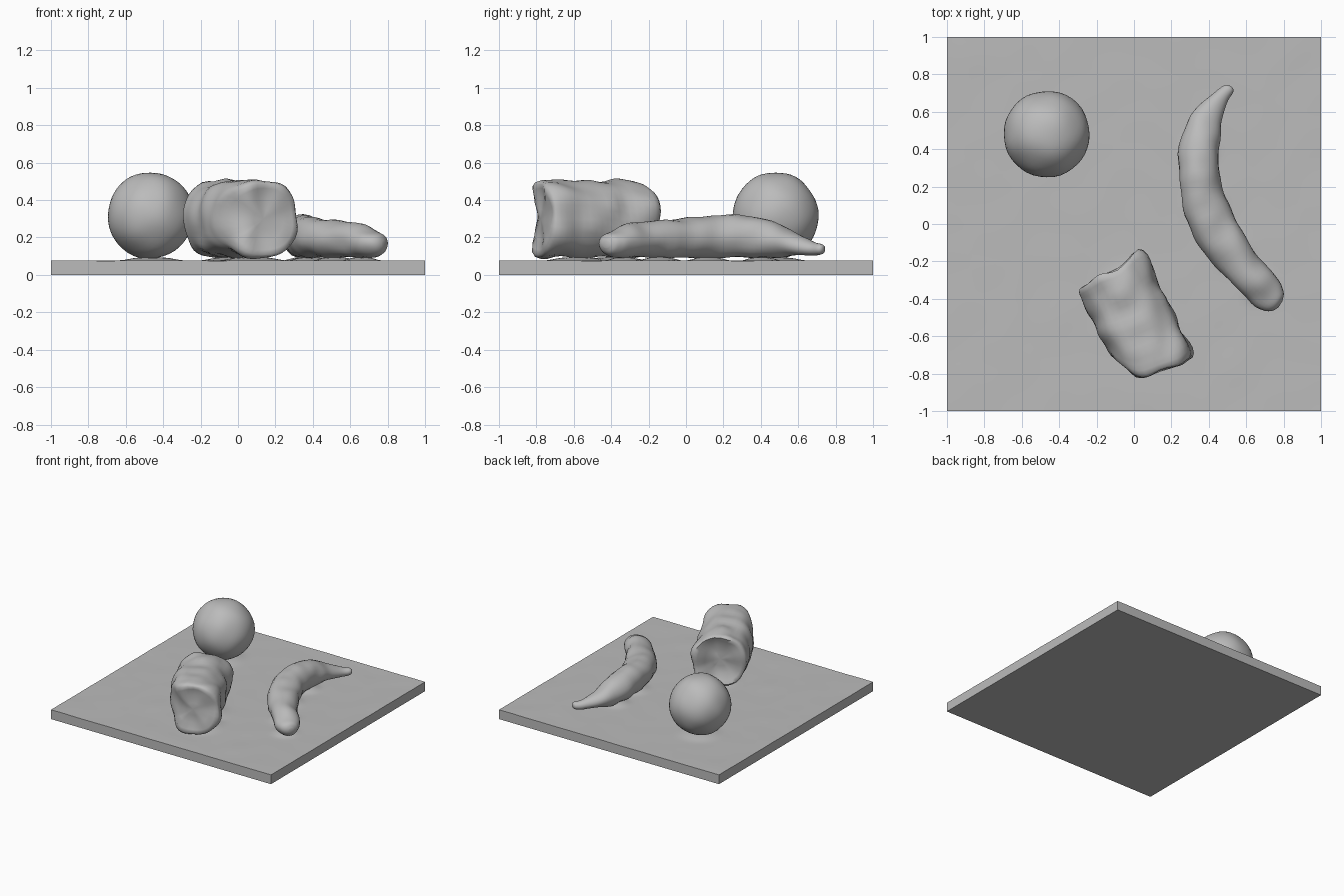
import bpy, bmesh, math
from mathutils import Vector, noise

if "Cube" in bpy.data.objects:
    bpy.data.objects.remove(bpy.data.objects["Cube"])

grey = bpy.data.materials.new("plain grey")
grey.use_nodes = True
grey.diffuse_color = (0.5, 0.5, 0.5, 1)
grey.node_tree.nodes["Principled BSDF"].inputs["Base Color"].default_value = (0.5, 0.5, 0.5, 1)


def finish(name, bm, angle):
    bmesh.ops.recalc_face_normals(bm, faces=bm.faces)
    me = bpy.data.meshes.new(name)
    bm.to_mesh(me)
    bm.free()
    me.materials.append(grey)
    ob = bpy.data.objects.new(name, me)
    bpy.context.collection.objects.link(ob)
    bpy.ops.object.select_all(action='DESELECT')
    bpy.context.view_layer.objects.active = ob
    ob.select_set(True)
    bpy.ops.object.shade_smooth_by_angle(angle=math.radians(angle))
    return ob


def loft(bm, rings):
    """Skin a list of rings of points and close both ends with a fan."""
    rows = [[bm.verts.new(p) for p in r] for r in rings]
    n = len(rows[0])
    for a, b in zip(rows, rows[1:]):
        for i in range(n):
            bm.faces.new((a[i], a[(i + 1) % n], b[(i + 1) % n], b[i]))
    for row in (rows[0], rows[-1]):
        mid = bm.verts.new(sum((v.co for v in row), Vector()) / n)
        for i in range(n):
            bm.faces.new((row[i], row[(i + 1) % n], mid))


def roughen(bm, amount, scale):
    """Hand-modelled unevenness."""
    bm.normal_update()
    for v in bm.verts:
        v.co += v.normal * noise.noise(v.co * scale) * amount


def lerp_table(t, table):
    for (a, fa), (b, fb) in zip(table, table[1:]):
        if t <= b:
            return fa + (fb - fa) * max(0, (t - a) / (b - a))
    return table[-1][1]


def smooth_path(keys, steps):
    """Catmull-Rom interpolation of tuples of numbers."""
    k = [Vector(p) for p in keys]
    k = [k[0]] + k + [k[-1]]
    out = []
    for i in range(1, len(k) - 2):
        a, b, c, d = k[i - 1:i + 3]
        for s in range(steps):
            t = s / steps
            out.append(0.5 * (2 * b + (c - a) * t + (2 * a - 5 * b + 4 * c - d) * t * t
                              + (3 * b - a - 3 * c + d) * t ** 3))
    return out + [k[-2]]


# Board: gently uneven top with low swells where the objects rest
contacts = [(-0.46, 0.48, 0.13), (-0.02, -0.38, 0.14), (0.08, -0.58, 0.14),
            (0.35, 0.4, 0.08), (0.38, 0.12, 0.09), (0.52, -0.14, 0.09), (0.66, -0.33, 0.08)]
bm = bmesh.new()
bmesh.ops.create_grid(bm, x_segments=72, y_segments=72, size=1)
for v in bm.verts:
    x, y, _ = v.co
    swell = max(math.exp(-(((x - cx) ** 2 + (y - cy) ** 2) / r ** 2) ** 2) for cx, cy, r in contacts)
    v.co.z = 0.076 + 0.018 * swell + 0.002 * noise.noise(Vector((x * 5, y * 5, 0)))
rim = [e for e in bm.edges if e.is_boundary]
walls = bmesh.ops.extrude_edge_only(bm, edges=rim)["geom"]
for v in walls:
    if isinstance(v, bmesh.types.BMVert):
        v.co.z = 0
bmesh.ops.holes_fill(bm, edges=[e for e in bm.edges if e.is_boundary], sides=0)
finish("board", bm, 40)

# Ball
bm = bmesh.new()
bmesh.ops.create_icosphere(bm, subdivisions=4, radius=0.231)
bmesh.ops.translate(bm, verts=bm.verts, vec=(-0.467, 0.48, 0.317))
roughen(bm, 0.008, 7)
finish("ball", bm, 60)

# Short thick log: u runs along it, p across it, with uneven end faces
u_dir, p_dir = Vector((0.447, -0.894, 0)), Vector((0.894, 0.447, 0))
back = [(-0.43, 0.185), (-0.3, 0.165), (-0.2, 0.18), (-0.075, 0.14), (-0.02, 0.14)]
front = [(-0.43, 0.57), (-0.4, 0.64), (-0.35, 0.73), (-0.31, 0.758), (-0.21, 0.768),
         (-0.11, 0.785), (-0.02, 0.77)]
# (fraction of length, section scale, hollow depth at the ends)
sections = [(0, 0.25, 0.035), (0, 0.55, 0.025), (0, 0.8, 0.006), (0, 0.92, 0), (0.02, 0.975, 0)]
sections += [(0.06 + 0.88 * i / 16, 1, 0) for i in range(17)]
sections += [(0.98, 0.975, 0), (1, 0.92, 0), (1, 0.8, -0.004), (1, 0.55, -0.015), (1, 0.25, -0.02)]
rings = []
for f, s, hollow in sections:
    ring = []
    for i in range(40):
        c, d = math.cos(i * math.tau / 40), math.sin(i * math.tau / 40)
        p = -0.226 + 0.206 * s * math.copysign(abs(c) ** 0.85, c)
        z = 0.298 + 0.205 * s * math.copysign(abs(d) ** 0.85, d)
        b, e = lerp_table(p, back), lerp_table(p, front)
        ring.append(u_dir * (b + (e - b) * f + hollow) + p_dir * p + Vector((0, 0, z)))
    rings.append(ring)
bm = bmesh.new()
loft(bm, rings)
roughen(bm, 0.022, 8)
finish("log", bm, 60)

# Banana: x, y, half width, underside height, top height
keys = [(0.518, 0.735, 0.012, 0.125, 0.15), (0.508, 0.722, 0.03, 0.108, 0.165),
        (0.465, 0.675, 0.04, 0.105, 0.175), (0.40, 0.59, 0.075, 0.1, 0.22),
        (0.36, 0.48, 0.1, 0.095, 0.28), (0.345, 0.34, 0.108, 0.092, 0.315),
        (0.357, 0.2, 0.11, 0.09, 0.322), (0.395, 0.05, 0.12, 0.09, 0.31),
        (0.475, -0.09, 0.118, 0.09, 0.298), (0.575, -0.23, 0.1, 0.09, 0.282),
        (0.66, -0.325, 0.098, 0.092, 0.268), (0.725, -0.385, 0.088, 0.1, 0.238),
        (0.765, -0.415, 0.06, 0.118, 0.215), (0.78, -0.425, 0.02, 0.145, 0.18)]
path = smooth_path(keys, 5)
rings = []
for i, (x, y, w, lo, hi) in enumerate(path):
    a, b = path[max(i - 1, 0)], path[min(i + 1, len(path) - 1)]
    side = Vector((a[1] - b[1], b[0] - a[0], 0)).normalized()
    rings.append([Vector((x, y, (lo + hi) / 2)) + side * w * math.cos(t * math.tau / 24)
                  + Vector((0, 0, (hi - lo) / 2 * math.sin(t * math.tau / 24))) for t in range(24)])
bm = bmesh.new()
loft(bm, rings)
roughen(bm, 0.012, 9)
finish("banana", bm, 60)
